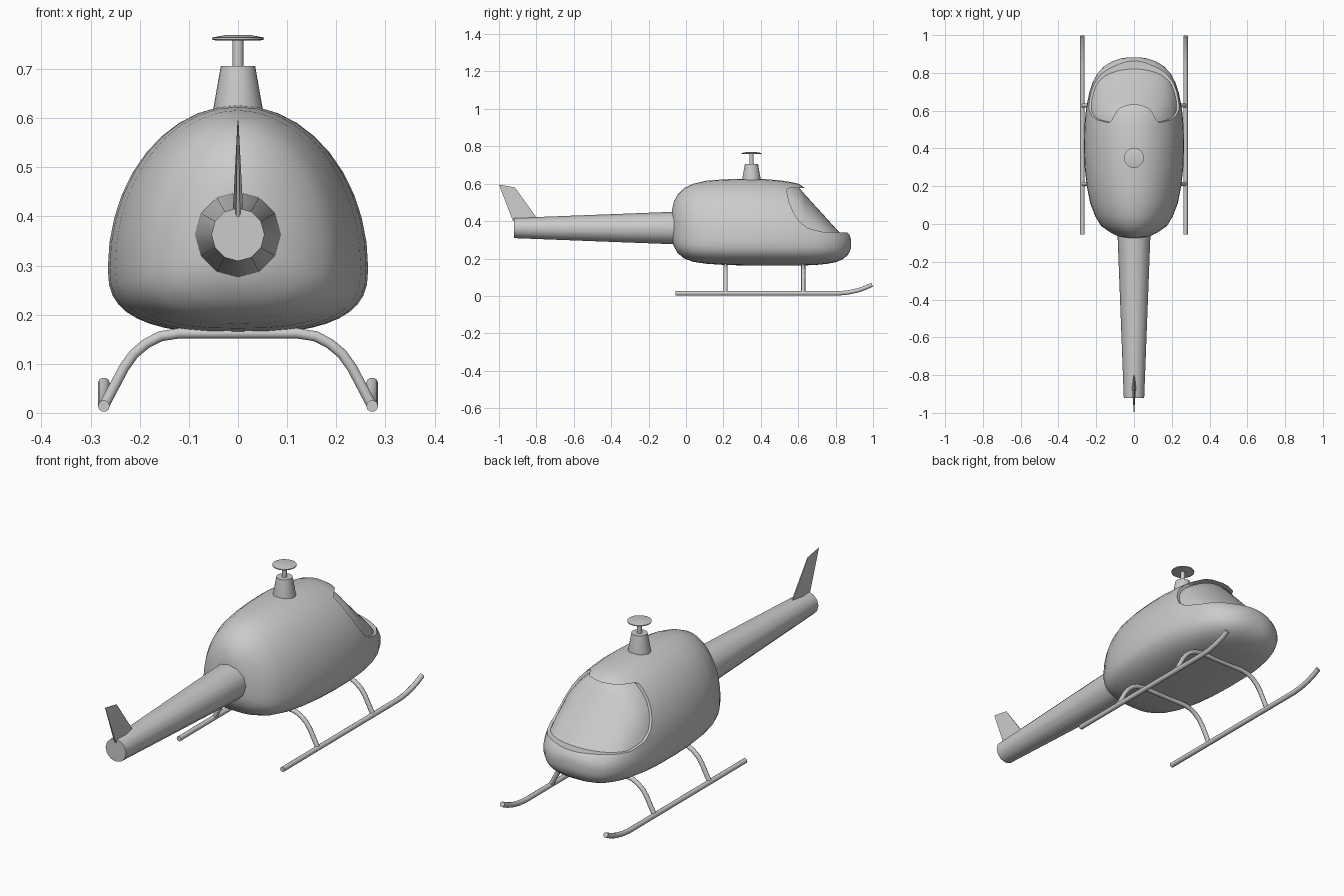
import bpy, bmesh, math

if "Cube" in bpy.data.objects:
    bpy.data.objects.remove(bpy.data.objects["Cube"])


def finish(name, bm, angle=35):
    bmesh.ops.recalc_face_normals(bm, faces=bm.faces)
    me = bpy.data.meshes.new(name)
    bm.to_mesh(me)
    bm.free()
    ob = bpy.data.objects.new(name, me)
    bpy.context.collection.objects.link(ob)
    smooth(ob, angle)
    return ob


def smooth(ob, angle):
    bpy.ops.object.select_all(action='DESELECT')
    ob.select_set(True)
    bpy.context.view_layer.objects.active = ob
    bpy.ops.object.shade_smooth_by_angle(angle=math.radians(angle))


def loft(name, rings, angle=35):
    bm = bmesh.new()
    rows = [[bm.verts.new(p) for p in r] for r in rings]
    n = len(rows[0])
    for a, b in zip(rows, rows[1:]):
        for i in range(n):
            j = (i + 1) % n
            bm.faces.new((a[i], a[j], b[j], b[i]))
    bm.faces.new(rows[0])
    bm.faces.new(rows[-1])
    return finish(name, bm, angle)


def turned(name, profile, y, n=24):
    # stack of circles (radius, z) around a vertical axis
    return loft(name, [[(r * math.cos(2 * math.pi * i / n), y + r * math.sin(2 * math.pi * i / n), z)
                        for i in range(n)] for r, z in profile])


def tube(name, pts, r=0.012):
    cu = bpy.data.curves.new(name, 'CURVE')
    cu.dimensions = '3D'
    cu.bevel_depth, cu.bevel_resolution, cu.use_fill_caps = r, 3, True
    sp = cu.splines.new('POLY')
    sp.points.add(len(pts) - 1)
    for p, co in zip(sp.points, pts):
        p.co = (*co, 1)
    sp.use_smooth = True
    ob = bpy.data.objects.new(name, cu)
    bpy.context.collection.objects.link(ob)
    return ob


def subtract(ob, cutter):
    cutter.hide_render = True
    m = ob.modifiers.new("cut", 'BOOLEAN')
    m.operation, m.solver, m.object = 'DIFFERENCE', 'EXACT', cutter
    bpy.context.view_layer.objects.active = ob
    bpy.ops.object.modifier_apply(modifier=m.name)
    bpy.data.objects.remove(cutter)


# Fuselage stations: y, half width, bottom, top, top of the glass surface
STATIONS = [
    (-0.075, 0.05, 0.30, 0.46, 0.44), (-0.065, 0.085, 0.265, 0.505, 0.49),
    (-0.045, 0.125, 0.23, 0.54, 0.52), (-0.01, 0.175, 0.20, 0.577, 0.56),
    (0.04, 0.205, 0.182, 0.60, 0.58), (0.11, 0.232, 0.172, 0.616, 0.60),
    (0.2, 0.25, 0.166, 0.623, 0.605), (0.3, 0.261, 0.163, 0.626, 0.605),
    (0.4, 0.265, 0.162, 0.626, 0.605), (0.5, 0.263, 0.162, 0.618, 0.602),
    (0.56, 0.259, 0.162, 0.609, 0.592), (0.605, 0.254, 0.162, 0.598, 0.578),
    (0.635, 0.249, 0.163, 0.578, 0.543), (0.7, 0.236, 0.166, 0.505, 0.472),
    (0.75, 0.219, 0.171, 0.45, 0.417), (0.8, 0.192, 0.18, 0.395, 0.362),
    (0.835, 0.158, 0.195, 0.362, 0.325), (0.86, 0.118, 0.213, 0.343, 0.30),
    (0.875, 0.075, 0.235, 0.325, 0.295), (0.882, 0.035, 0.258, 0.305, 0.29)]


def body_ring(y, w, zb, zt, n=40):
    zm = max(zb + 0.285 * (zt - zb), min(0.29, (zb + zt) / 2))
    ring = []
    for i in range(n):
        c, s = math.cos(2 * math.pi * i / n), math.sin(2 * math.pi * i / n)
        e = 1.0 if s >= 0 else 2 / 2.7     # rounder top, squarer belly
        x = math.copysign(abs(c) ** e, c) * w
        ring.append((x, y, zm + math.copysign(abs(s) ** e, s) * ((zt - zm) if s >= 0 else (zm - zb))))
    return ring


# Fuselage with the recessed windshield
fuselage = loft("fuselage", [body_ring(y, w, zb, zt) for y, w, zb, zt, zi in STATIONS])
inner = loft("glass_core", [body_ring(y, w - 0.01, zb + 0.01, zi) for y, w, zb, zt, zi in STATIONS])
outline = [(0.537, 0.568), (0.552, 0.5), (0.575, 0.445), (0.605, 0.398), (0.65, 0.363),
           (0.73, 0.342), (0.95, 0.338), (0.95, 0.578), (0.60, 0.578), (0.55, 0.576)]
cutter = loft("windshield_cutter", [[(x, y, z) for y, z in outline] for x in (-0.4, 0.4)])
subtract(cutter, inner)
subtract(fuselage, cutter)
smooth(fuselage, 35)

# Tail boom
loft("tail_boom", [[(r * math.cos(math.pi * i / 6), y, 0.363 + r * math.sin(math.pi * i / 6))
                    for i in range(12)] for y, r in ((0.02, 0.09), (-0.92, 0.054))])

# Tail fin, wedge-shaped: (y, z, half thickness)
FIN = [(-0.925, 0.40, 0.004), (-0.855, 0.40, 0.011), (-0.785, 0.40, 0.003),
       (-0.915, 0.58, 0.001), (-1.0, 0.595, 0.001)]
loft("tail_fin", [[(s * t, y, z) for y, z, t in FIN] for s in (-1, 1)], 20)

# Rotor mast
turned("mast_housing", [(0.052, 0.59), (0.051, 0.615), (0.035, 0.706)], 0.35)
turned("rotor_shaft", [(0.011, 0.69), (0.011, 0.76)], 0.35, 12)
turned("rotor_hub", [(0.045, 0.758), (0.053, 0.760), (0.053, 0.764), (0.026, 0.769)], 0.35)

# Skids
for side, x in (("left", -0.273), ("right", 0.273)):
    tube(side + "_skid", [(x, -0.055, 0.014), (x, 0.82, 0.014), (x, 0.87, 0.019),
                          (x, 0.92, 0.03), (x, 0.96, 0.044), (x, 0.995, 0.061)])

# Cross tubes
HALF = [(0.272, 0.016), (0.232, 0.092), (0.212, 0.12), (0.187, 0.141), (0.158, 0.156), (0.12, 0.162)]
for name, y in (("rear_cross_tube", 0.212), ("front_cross_tube", 0.627)):
    tube(name, [(-x, y, z) for x, z in HALF] + [(x, y, z) for x, z in reversed(HALF)], 0.011)
